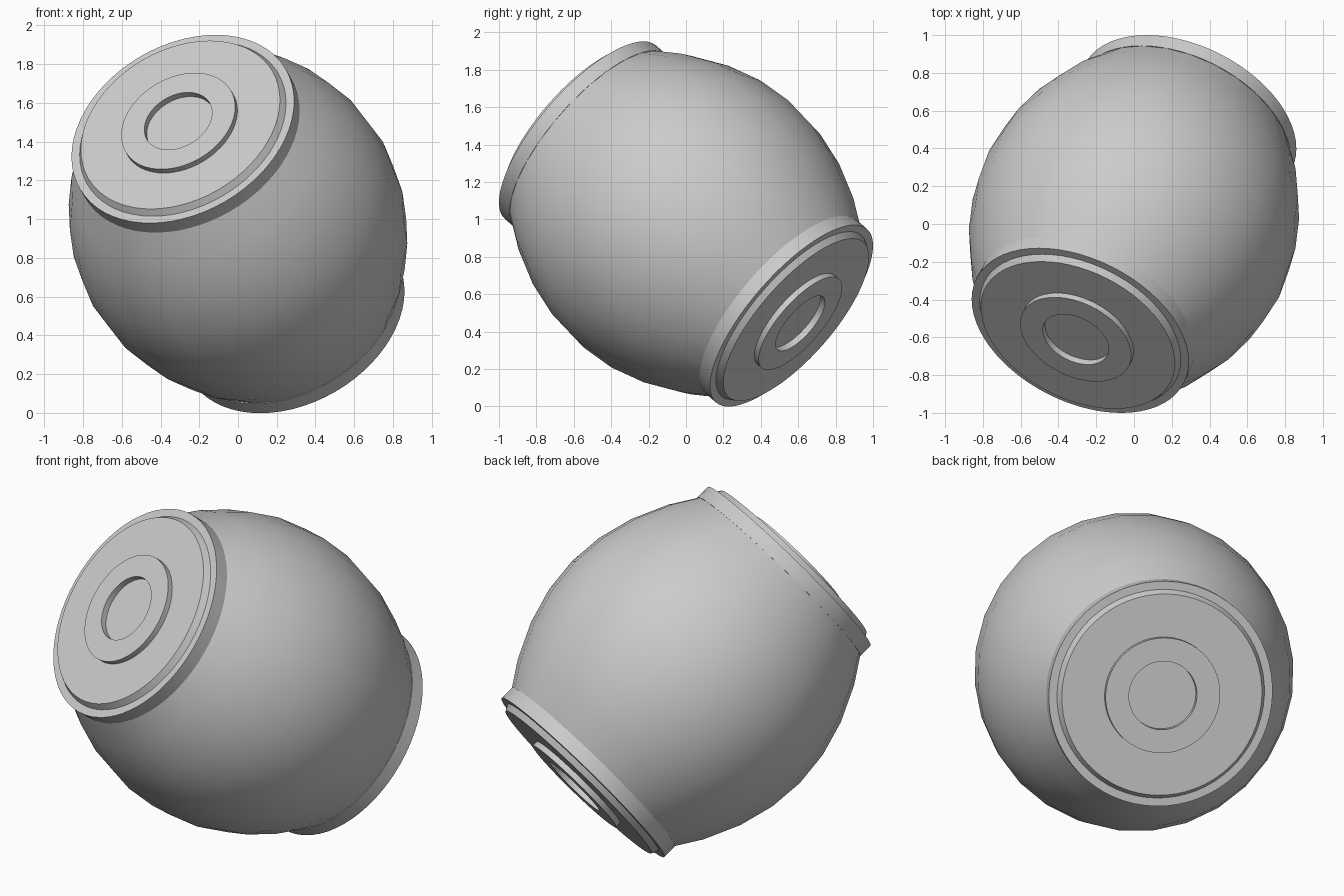
import bpy, math
from mathutils import Vector, Matrix

cube = bpy.data.objects.get("Cube")
if cube:
    bpy.data.objects.remove(cube, do_unlink=True)

# Single plain grey
grey = bpy.data.materials.new("plain_grey")
grey.use_nodes = True
colour = (0.6, 0.6, 0.6, 1)
grey.diffuse_color = colour
grey.node_tree.nodes["Principled BSDF"].inputs["Base Color"].default_value = colour

# The barrel's long axis leans up, forward and to the right
axis = Vector((-0.356, -0.705, 0.613)).normalized()
centre = Vector((0, 0, 0.975))


def revolve(name, profile, sides, direction, sharp_angle):
    """Spin (radius, height) points about z, then aim z along direction."""
    verts, rings = [], []
    for radius, height in profile:
        start = len(verts)
        count = 1 if radius == 0 else sides
        for i in range(count):
            a = math.tau * i / sides
            verts.append((radius * math.cos(a), radius * math.sin(a), height))
        rings.append([start + i % count for i in range(sides)])
    faces = []
    for low, high in zip(rings, rings[1:]):
        for i in range(sides):
            j = (i + 1) % sides
            loop = [low[i], low[j], high[j], high[i]]
            faces.append(list(dict.fromkeys(loop)))
    mesh = bpy.data.meshes.new(name)
    mesh.from_pydata(verts, [], faces)
    mesh.materials.append(grey)
    obj = bpy.data.objects.new(name, mesh)
    bpy.context.collection.objects.link(obj)
    turn = direction.to_track_quat('Z', 'Y').to_matrix().to_4x4()
    obj.matrix_world = Matrix.Translation(centre) @ turn
    bpy.ops.object.select_all(action='DESELECT')
    obj.select_set(True)
    bpy.context.view_layer.objects.active = obj
    bpy.ops.object.shade_smooth_by_angle(angle=math.radians(sharp_angle))
    return obj


# Bulging body
rows = 8
heights = [0.78 * (2 * i / rows - 1) for i in range(rows + 1)]
body = [(0.86 - 0.468 * h * h, h) for h in heights]
revolve("barrel_body", body, 28, axis, 60)

# Matching ends: rim flange, tapered disc, raised ring with a round recess
end = [(0.5, 0.72), (0.615, 0.72), (0.615, 0.80), (0.57, 0.80),
       (0.55, 0.835), (0.315, 0.835), (0.315, 0.867),
       (0.187, 0.867), (0.187, 0.832), (0, 0.832)]
revolve("upper_end_cap", end, 64, axis, 25)
revolve("lower_end_cap", end, 64, -axis, 25)
